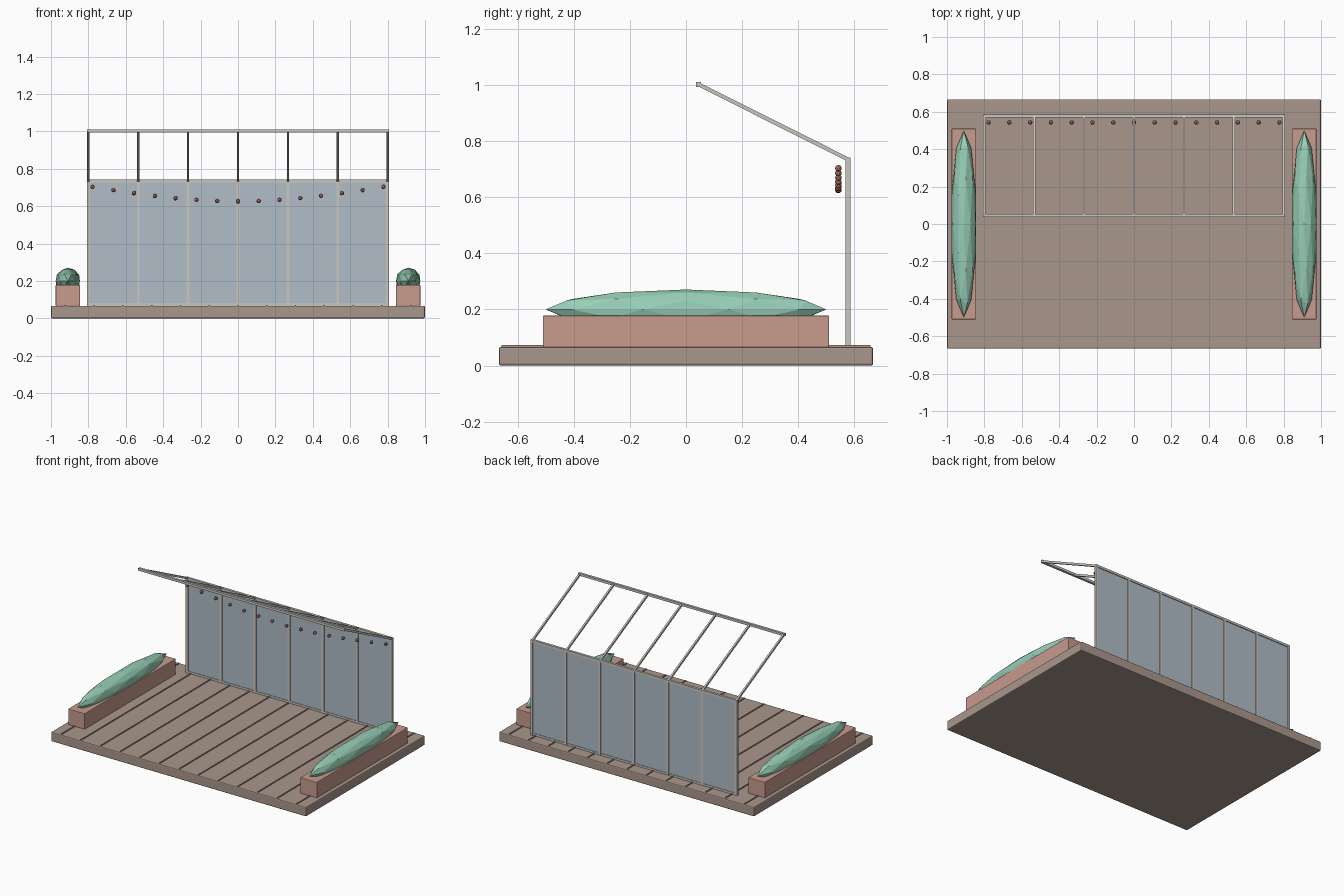
import bpy, math
from mathutils import Vector

cube = bpy.data.objects.get("Cube")
if cube:
    bpy.data.objects.remove(cube, do_unlink=True)


def material(name, colour):
    m = bpy.data.materials.new(name)
    m.use_nodes = True
    rgba = (*colour, 1)
    m.diffuse_color = rgba
    m.node_tree.nodes["Principled BSDF"].inputs["Base Color"].default_value = rgba
    return m


wood = material("deck_brown", (0.40, 0.31, 0.265))
clay = material("terracotta", (0.58, 0.325, 0.27))
green = material("leaf_green", (0.31, 0.62, 0.47))
pane = material("glass_blue_grey", (0.44, 0.51, 0.575))
metal = material("frame_grey", (0.60, 0.57, 0.53))
copper = material("bulb_copper", (0.38, 0.16, 0.11))


def box(name, centre, size, mat, bevel=0.0, tilt=0.0):
    bpy.ops.mesh.primitive_cube_add(size=1, location=centre)
    ob = bpy.context.object
    ob.name = name
    ob.scale = size
    bpy.ops.object.transform_apply(location=False, rotation=False, scale=True)
    ob.rotation_euler.x = tilt
    ob.data.materials.append(mat)
    if bevel:
        mod = ob.modifiers.new("soft_edges", "BEVEL")
        mod.width = bevel
        mod.segments = 2
    return ob


def ball(name, centre, radii, mat, detail):
    bpy.ops.mesh.primitive_ico_sphere_add(subdivisions=detail, radius=1, location=centre)
    ob = bpy.context.object
    ob.name = name
    ob.scale = radii
    ob.data.materials.append(mat)
    return ob


# Deck with thin raised battens running front to back
DECK = 0.067
box("deck", (0, 0, DECK / 2), (2, 1.333, DECK), wood, 0.007)
for k in range(-6, 7):
    box("deck_batten", (k * 2 / 13, 0, DECK + 0.001), (0.007, 1.315, 0.009), wood)

# Planters with long clipped hedges
for side, x in (("left", 0.91), ("right", -0.91)):
    box(f"{side}_planter", (x, 0, 0.122), (0.13, 1.02, 0.112), clay, 0.003)
    ball(f"{side}_hedge", (x, 0, 0.2), (0.068, 0.5, 0.071), green, 2)

# Back wall: glass, posts and rails
WALL = 0.577
SPAN = 1.6
box("glass_wall", (0, WALL, 0.402), (SPAN, 0.006, 0.665), pane)
box("top_rail", (0, WALL, 0.734), (SPAN + 0.016, 0.017, 0.016), metal)
box("bottom_rail", (0, WALL, 0.074), (SPAN, 0.013, 0.014), metal)

# Sloping open roof frame, one rafter above each post
low, high = Vector((0, WALL, 0.735)), Vector((0, 0.045, 1.002))
run = high - low
tilt = math.atan2(-run.z, -run.y)
for i in range(7):
    x = SPAN * (i / 6 - 0.5)
    box("post", (x, WALL, 0.402), (0.016, 0.017, 0.67), metal)
    mid = (low + high) / 2
    box("rafter", (x, mid.y, mid.z), (0.012, run.length, 0.014), metal, tilt=tilt)
box("front_rail", high, (SPAN + 0.016, 0.017, 0.017), metal)

# Sagging row of small bulbs in front of the glass
for k in range(15):
    t = k / 14
    z = 0.703 - 0.077 * math.sin(math.pi * t)
    ball("bulb", ((t - 0.5) * 1.555, 0.543, z), (0.012,) * 3, copper, 2)
